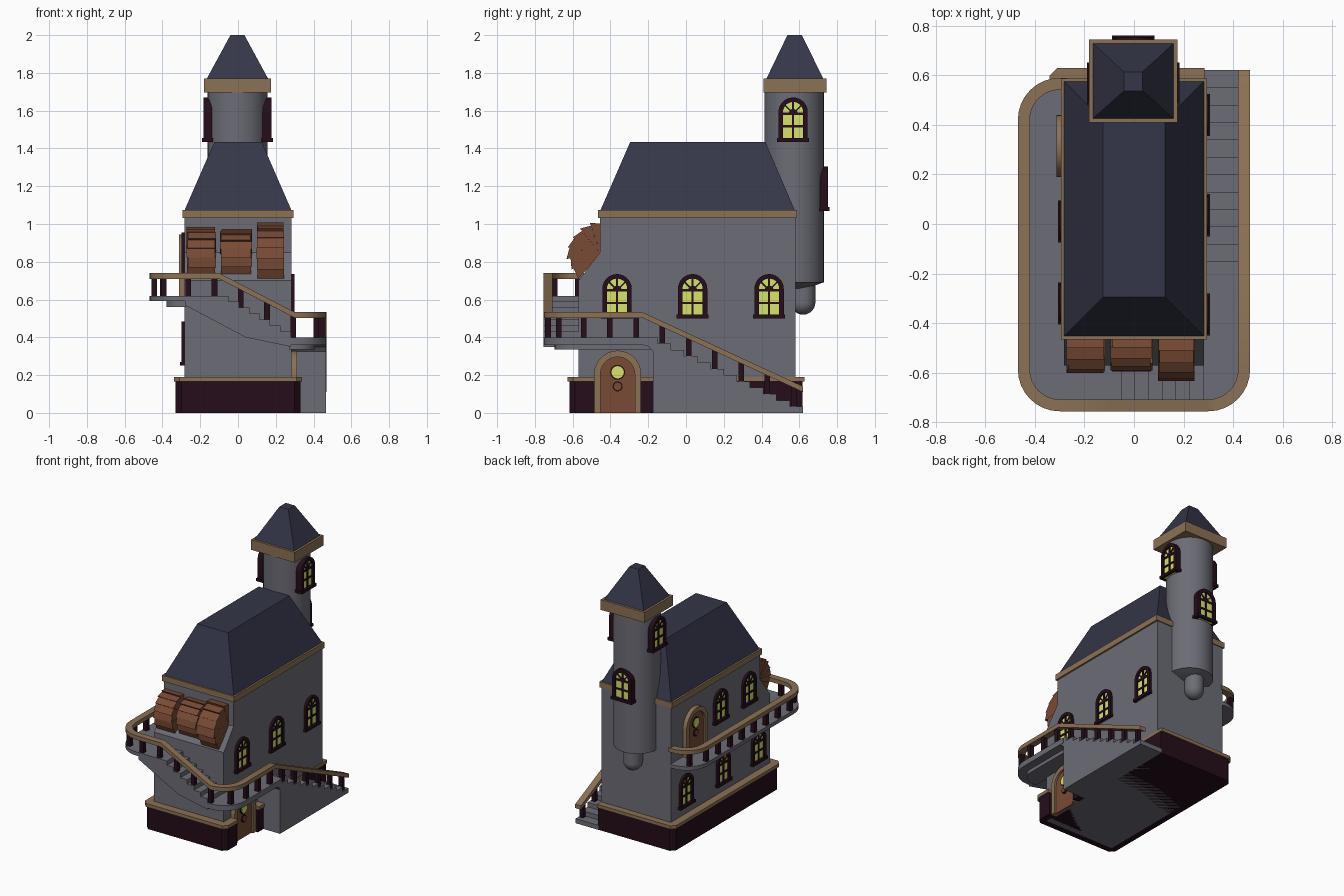
import bpy, random
from math import sin, cos, pi, radians, hypot
from mathutils import Matrix, Vector

if "Cube" in bpy.data.objects:
    bpy.data.objects.remove(bpy.data.objects["Cube"])

random.seed(4)


def material(name, r, g, b):
    m = bpy.data.materials.new(name)
    m.diffuse_color = (r, g, b, 1)
    m.use_nodes = True
    m.node_tree.nodes["Principled BSDF"].inputs["Base Color"].default_value = m.diffuse_color
    return m


STONE = material("stone", 0.15, 0.15, 0.18)
SLATE = material("slate", 0.035, 0.037, 0.065)
TRIM = material("trim", 0.26, 0.165, 0.09)
DARK = material("dark_timber", 0.018, 0.004, 0.01)
GLOW = material("glow", 0.68, 0.78, 0.14)
WOOD = material("wood", 0.19, 0.07, 0.035)


def mesh(name, verts, faces, mat, M=Matrix()):
    me = bpy.data.meshes.new(name)
    me.from_pydata([M @ Vector(v) for v in verts], [], faces)
    me.materials.append(mat)
    ob = bpy.data.objects.new(name, me)
    bpy.context.collection.objects.link(ob)
    bpy.context.view_layer.objects.active = ob
    bpy.ops.object.mode_set(mode='EDIT')
    bpy.ops.mesh.select_all(action='SELECT')
    bpy.ops.mesh.normals_make_consistent(inside=False)
    bpy.ops.object.mode_set(mode='OBJECT')
    return ob


def prism(name, pts, axis, lo, hi, mat, M=Matrix()):
    """Extrude a 2D outline along an axis."""
    put = {'x': lambda a, b, t: (t, a, b), 'y': lambda a, b, t: (a, t, b),
           'z': lambda a, b, t: (a, b, t)}[axis]
    n = len(pts)
    verts = [put(a, b, t) for t in (lo, hi) for a, b in pts]
    faces = [tuple(range(n)), tuple(range(n, 2 * n))]
    faces += [(i, (i + 1) % n, n + (i + 1) % n, n + i) for i in range(n)]
    return mesh(name, verts, faces, mat, M)


def frustum(name, lo, hi, z0, z1, mat):
    """Four-sided tapered block; lo and hi are (x0, x1, y0, y1)."""
    verts = [(x, y, z) for (a, b, c, d), z in ((lo, z0), (hi, z1))
             for x, y in ((a, c), (b, c), (b, d), (a, d))]
    faces = [(0, 1, 2, 3), (4, 5, 6, 7)] + [(i, (i + 1) % 4, 4 + (i + 1) % 4, 4 + i) for i in range(4)]
    return mesh(name, verts, faces, mat)


def rect(x0, x1, z0, z1):
    return [(x0, z0), (x1, z0), (x1, z1), (x0, z1)]


def arc(cx, cy, r, a0, a1, n=8):
    return [(cx + r * cos(radians(a0 + (a1 - a0) * i / n)),
             cy + r * sin(radians(a0 + (a1 - a0) * i / n))) for i in range(n + 1)]


def arch(w, h):
    return [(w / 2, 0)] + arc(0, h - w / 2, w / 2, 0, 180, 14) + [(-w / 2, 0)]


def arch_ring(w, h, t):
    return arch(w, h) + arch(w - 2 * t, h - t)[::-1]


def window(name, loc, turn, d=0.02):
    """Arched window facing -y before turning; d is how far it stands out."""
    M = Matrix.Translation(loc) @ Matrix.Rotation(radians(turn), 4, 'Z')
    prism(name + "_frame", arch_ring(0.155, 0.235, 0.024), 'y', 0.01, -d, DARK, M)
    prism(name + "_glass", arch(0.12, 0.218), 'y', 0.01, -d + 0.012, GLOW, M)
    prism(name + "_sill", rect(-0.085, 0.085, 0, 0.02), 'y', 0.01, -d - 0.007, DARK, M)
    bars = [rect(-0.006, 0.006, 0.01, 0.22), rect(-0.06, 0.06, 0.076, 0.088),
            rect(-0.06, 0.06, 0.142, 0.156)]
    for bar in bars + [arc(0, 0.15, 0.024, 0, 180)]:
        prism(name + "_bar", bar, 'y', 0, -d + 0.006, DARK, M)
    for a in (45, 135):
        R = M @ Matrix.Translation((0, 0, 0.15)) @ Matrix.Rotation(radians(-a), 4, 'Y')
        prism(name + "_fan_bar", rect(0.01, 0.062, -0.004, 0.004), 'y', 0, -d + 0.006, DARK, R)


def door(name, loc, turn):
    M = Matrix.Translation(loc) @ Matrix.Rotation(radians(turn), 4, 'Z')
    prism(name + "_arch", arch_ring(0.25, 0.33, 0.034), 'y', 0.01, -0.033, TRIM, M)
    prism(name + "_panel", arch(0.19, 0.30), 'y', 0.01, -0.018, WOOD, M)
    for z, r, d, mat in ((0.215, 0.04, 0.024, DARK), (0.215, 0.033, 0.028, GLOW),
                         (0.14, 0.027, 0.024, DARK), (0.14, 0.02, 0.03, WOOD)):
        prism(name + "_fitting", arc(0, z, r, 0, 360, 16)[:-1], 'y', 0, -d, mat, M)


# Main walls, with the sloped shelf at the front
prism("walls", [(-0.57, 0), (0.58, 0), (0.58, 1.04), (-0.455, 1.04), (-0.455, 0.85), (-0.57, 0.70)],
      'x', -0.283, 0.283, STONE)


# Plinth and its trim, notched around the lower door
def plinth(e):
    x, y, c = 0.33 + e, 0.618 + e, 0.03
    return [(-x + c, -y), (x - c, -y), (x, -y + c), (x, -0.485), (0.27, -0.485), (0.27, -0.24), (x, -0.24),
            (x, -0.175), (0.285, -0.175), (0.285, y), (-x + c, y), (-x, y - c), (-x, -y + c)]


prism("plinth", plinth(0), 'z', 0, 0.168, DARK)
prism("plinth_trim", plinth(0.01), 'z', 0.165, 0.19, TRIM)

# Main roof
prism("eaves", rect(-0.295, 0.295, -0.465, 0.587), 'z', 1.033, 1.075, TRIM)
frustum("main_roof", (-0.282, 0.282, -0.452, 0.575), (-0.125, 0.125, -0.295, 0.42), 1.075, 1.435, SLATE)

# Round tower hung on the back wall
TX, TY = -0.003, 0.573
prism("tower", arc(TX, TY, 0.158, 0, 360, 32)[:-1], 'z', 0.69, 1.70, STONE)
bpy.ops.mesh.primitive_cone_add(vertices=32, radius1=0.065, radius2=0.158, depth=0.035, location=(TX, TY, 0.675))
bpy.context.object.name = "tower_base"
bpy.context.object.data.materials.append(STONE)
prism("tower_corbel", arc(TX, 0.62, 0.065, 0, 360, 24)[:-1], 'z', 0.585, 0.69, STONE)
bpy.ops.mesh.primitive_uv_sphere_add(segments=24, ring_count=12, radius=0.065, location=(TX, 0.62, 0.585))
bpy.context.object.name = "tower_corbel_ball"
bpy.context.object.data.materials.append(STONE)
prism("tower_eaves", rect(TX - 0.178, TX + 0.178, 0.41, 0.743), 'z', 1.695, 1.77, TRIM)
frustum("tower_roof", (TX - 0.162, TX + 0.162, 0.426, 0.727), (TX - 0.037, TX + 0.037, 0.537, 0.613), 1.77, 2.0, SLATE)

# Windows
for y in (-0.365, 0.035, 0.44):
    window("right_window", (0.28, y, 0.50), 90)
for y in (-0.43, -0.02, 0.41):
    window("left_lower_window", (-0.28, y, 0.25), -90)
for y in (-0.32, 0.01):
    window("left_upper_window", (-0.28, y, 0.72), -90)
window("tower_right_window", (TX + 0.13, 0.567, 1.435), 90, 0.05)
window("tower_left_window", (TX - 0.13, 0.567, 1.435), -90, 0.05)
window("tower_back_window", (TX, TY + 0.13, 1.07), 180, 0.05)

# Doors
door("lower_door", (0.28, -0.362, 0), 90)
door("upper_door", (-0.28, 0.315, 0.615), -90)

# Lower stair: solid flight along the right side
steps = [(-0.175, 0), (0.62, 0)]
for i in range(12):
    y = 0.62 - 0.07 * i
    steps += [(y, i / 30 + (0.001 if i == 0 else 0)), (y, (i + 1) / 30)]
prism("lower_stair", steps + [(-0.23, 0.40), (-0.23, 0.36), (-0.195, 0.35), (-0.175, 0.325)],
      'x', 0.28, 0.465, STONE)

# Upper stair across the front
steps = [(-0.28, 0.57), (-0.28, 0.62), (-0.105, 0.62)]
for i in range(7):
    x, z = -0.05 + 0.055 * i, 0.62 - 0.0314 * i
    steps += [(x - 0.055, z), (x, z)] if i else [(x, z)]
prism("upper_stair", steps + [(0.28, 0.40), (0.28, 0.35), (0.04, 0.40)], 'y', -0.755, -0.56, STONE)


# Landings with a narrower bracket beneath
def right_landing(d):
    return [(0.27, -0.18), (0.27, -0.755 + d)] + arc(0.30, -0.587, 0.168 - d, -90, 0) + [(0.468 - d, -0.18)]


def left_landing(d):
    return ([(-0.27, 0.58 - d)] + arc(-0.30, 0.417, 0.168 - d, 90, 180)
            + arc(-0.30, -0.587, 0.168 - d, 180, 270) + [(-0.27, -0.755 + d)])


prism("right_landing", right_landing(0), 'z', 0.36, 0.40, STONE)
prism("right_landing_bracket", right_landing(0.06), 'z', 0.335, 0.362, STONE)
prism("left_landing", left_landing(0), 'z', 0.593, 0.62, STONE)
prism("left_landing_bracket", left_landing(0.09), 'z', 0.56, 0.595, STONE)

# Handrail swept along the whole stair
path = [(0.444, 0.62, 0.125), (0.444, -0.23, 0.518)]
path += [(x, y, 0.518) for x, y in arc(0.30, -0.587, 0.144, 0, -90)]
path += [(-0.10, -0.731, 0.725)]
path += [(x, y, 0.725) for x, y in arc(-0.30, -0.587, 0.144, -90, -180)]
path += [(x, y, 0.725) for x, y in arc(-0.30, 0.421, 0.144, 180, 90)] + [(-0.27, 0.565, 0.725)]
verts, faces = [], []
for i, p in enumerate(path):
    a, b = path[max(i - 1, 0)], path[min(i + 1, len(path) - 1)]
    l = hypot(b[0] - a[0], b[1] - a[1])
    nx, ny = -(b[1] - a[1]) / l * 0.024, (b[0] - a[0]) / l * 0.024
    verts += [(p[0] + s * nx, p[1] + s * ny, p[2] + h) for s, h in ((1, 0.015), (-1, 0.015), (-1, -0.015), (1, -0.015))]
    if i:
        k = 4 * i
        faces += [(k - 4 + j, k - 4 + (j + 1) % 4, k + (j + 1) % 4, k + j) for j in range(4)]
faces += [(0, 1, 2, 3), tuple(range(len(verts) - 4, len(verts)))]
mesh("handrail", verts, faces, TRIM)

# Balusters at equal spacing under the rail
walked, nxt = 0, 0.05
for a, b in zip(path, path[1:]):
    l = hypot(b[0] - a[0], b[1] - a[1])
    while nxt <= walked + l:
        x, y, z = Vector(a).lerp(Vector(b), (nxt - walked) / l)
        prism("baluster", rect(x - 0.015, x + 0.015, y - 0.015, y + 0.015), 'z', z - 0.125, z - 0.005, DARK)
        nxt += 0.139
    walked += l

# Curved shingle hoods on the front shelf
for x0, x1, r, cz in ((-0.268, -0.12, 0.152, 0.842), (-0.09, 0.07, 0.14, 0.84), (0.10, 0.245, 0.176, 0.84)):
    n = 7
    for i in range(n):
        a0, a1 = radians(88 + 140 * i / n), radians(88 + 140 * (i + 1) / n)
        rr = r * random.uniform(0.96, 1.02)
        pts = [(-0.45, cz), (-0.455 + rr * 0.92 * cos(a0), cz + rr * 0.92 * sin(a0)),
               (-0.455 + rr * cos(a1), cz + rr * sin(a1))]
        j = [random.uniform(-0.005, 0.005) for _ in range(2)]
        prism("shingle", pts, 'x', x0 + j[0], x1 + j[1], WOOD)

# Smooth the round parts, keep edges sharp
bpy.ops.object.select_all(action='SELECT')
bpy.ops.object.shade_smooth_by_angle(angle=radians(30))
